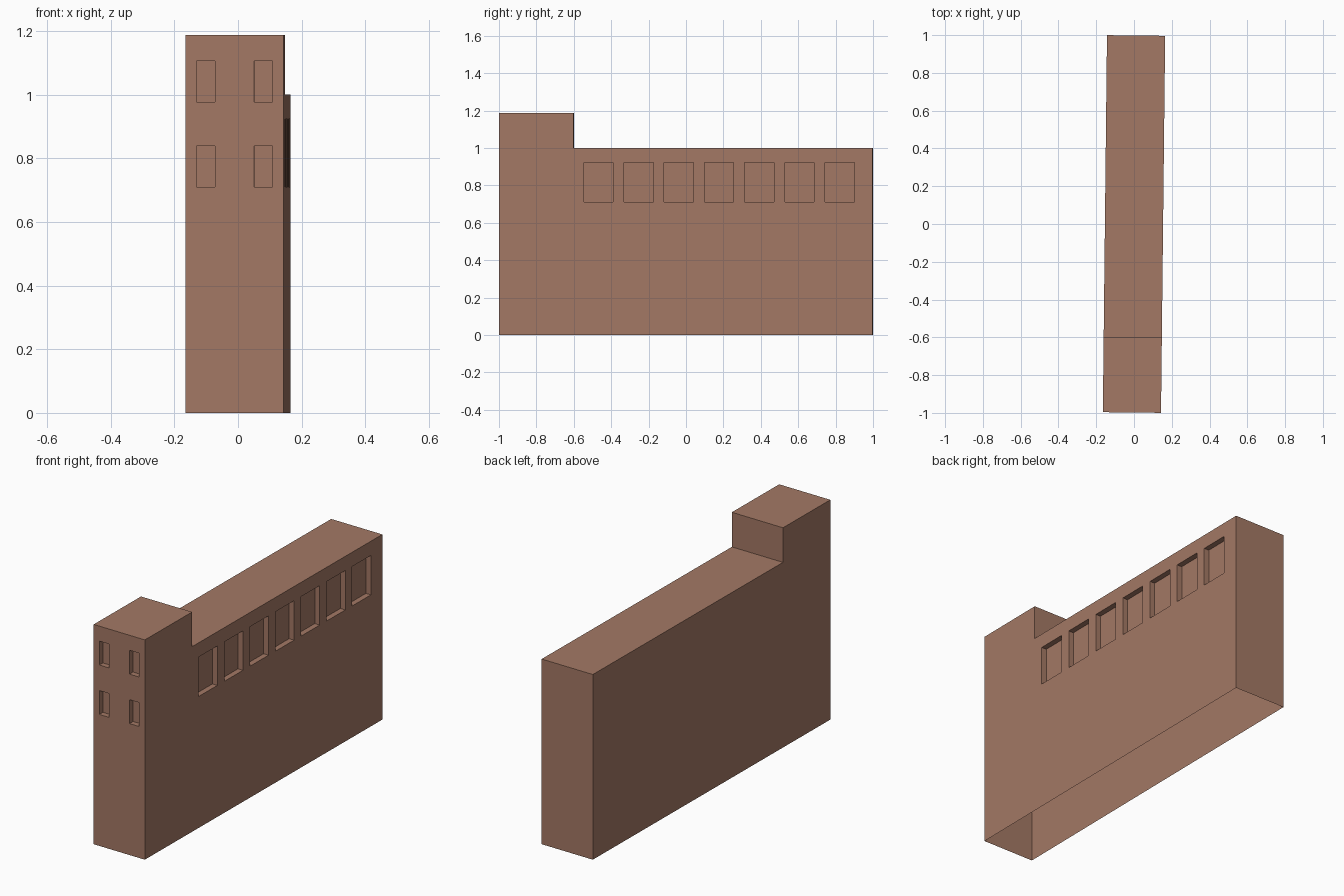
import bpy, bmesh
from math import radians
from mathutils import Matrix, Vector

if "Cube" in bpy.data.objects:
    bpy.data.objects.remove(bpy.data.objects["Cube"])

HALF_W, HALF_L = 0.154, 0.998
DEPTH = 0.03  # window recess


def make_object(name, bm):
    bmesh.ops.recalc_face_normals(bm, faces=bm.faces)
    mesh = bpy.data.meshes.new(name)
    bm.to_mesh(mesh)
    bm.free()
    obj = bpy.data.objects.new(name, mesh)
    bpy.context.collection.objects.link(obj)
    return obj


def add_box(bm, lo, hi):
    lo, hi = Vector(lo), Vector(hi)
    bmesh.ops.create_cube(bm, size=1, matrix=Matrix.Translation((lo + hi) / 2)
                          @ Matrix.Diagonal((*(hi - lo), 1)))


# Building body: stepped side profile extruded across the width
bm = bmesh.new()
profile = [(-HALF_L, 0), (HALF_L, 0), (HALF_L, 1.0),
           (-0.6, 1.0), (-0.6, 1.187), (-HALF_L, 1.187)]
face = bm.faces.new([bm.verts.new((-HALF_W, y, z)) for y, z in profile])
ext = bmesh.ops.extrude_face_region(bm, geom=[face])
bmesh.ops.translate(bm, vec=(2 * HALF_W, 0, 0),
                    verts=[v for v in ext["geom"] if isinstance(v, bmesh.types.BMVert)])
building = make_object("building", bm)

# Window cutters: a row on the right side, two pairs on the front
bm = bmesh.new()
for i in range(7):
    y = -0.545 + i * 0.215
    add_box(bm, (HALF_W - DEPTH, y, 0.71), (HALF_W + 0.05, y + 0.157, 0.923))
for z in (0.71, 0.977):
    for x in (-0.091, 0.091):
        add_box(bm, (x - 0.029, -HALF_L - 0.05, z),
                (x + 0.029, -HALF_L + DEPTH, z + 0.129))
cutter = make_object("window_cutter", bm)
cutter.hide_render = True

mod = building.modifiers.new("windows", "BOOLEAN")
mod.operation, mod.solver, mod.object = "DIFFERENCE", "EXACT", cutter
bpy.context.view_layer.objects.active = building
bpy.ops.object.modifier_apply(modifier=mod.name)
bpy.data.objects.remove(cutter, do_unlink=True)

# Open underside, and the slight turn of the whole building
bm = bmesh.new()
bm.from_mesh(building.data)
floor = [f for f in bm.faces if all(abs(v.co.z) < 1e-4 for v in f.verts)]
bmesh.ops.delete(bm, geom=floor, context="FACES")
bmesh.ops.rotate(bm, verts=bm.verts, cent=(0, 0, 0),
                 matrix=Matrix.Rotation(radians(-0.63), 3, "Z"))
bm.to_mesh(building.data)
bm.free()

# Brown masonry
mat = bpy.data.materials.new("brown_masonry")
mat.diffuse_color = (0.37, 0.19, 0.13, 1)
mat.use_nodes = True
mat.node_tree.nodes["Principled BSDF"].inputs["Base Color"].default_value = mat.diffuse_color
building.data.materials.clear()
building.data.materials.append(mat)
